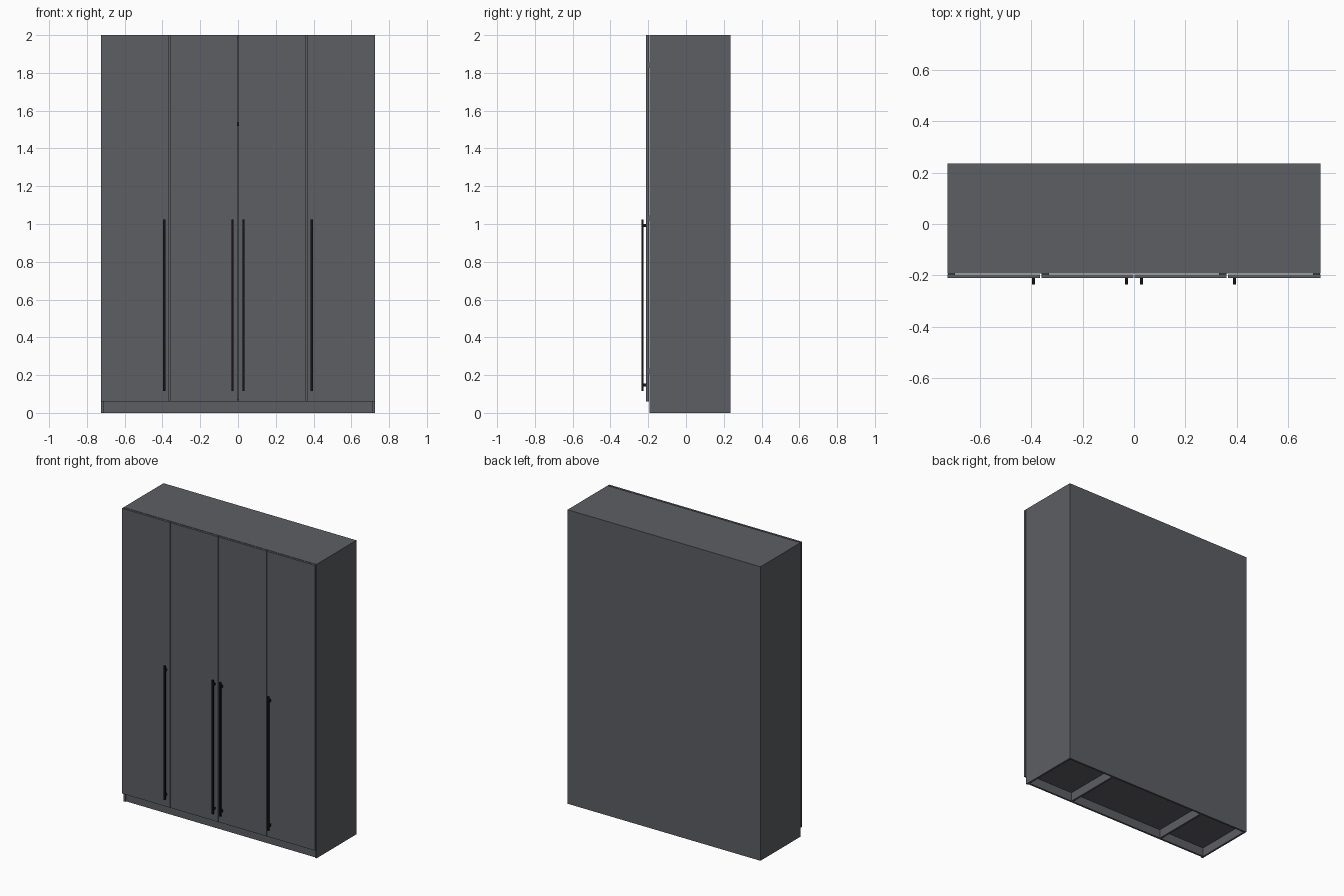
import bpy, bmesh
from mathutils import Vector

if "Cube" in bpy.data.objects:
    bpy.data.objects.remove(bpy.data.objects["Cube"])


def material(name, rgb):
    m = bpy.data.materials.new(name)
    m.diffuse_color = (*rgb, 1)
    m.use_nodes = True
    m.node_tree.nodes["Principled BSDF"].inputs["Base Color"].default_value = m.diffuse_color
    return m


GREY = material("slate grey board", (0.110, 0.113, 0.126))
BLACK = material("black metal", (0.008, 0.008, 0.009))

W, BACK, FRONT, H, T = 0.726, 0.236, -0.193, 2.0, 0.013
PLINTH = 0.06


def add_boxes(name, boxes, mat):
    """One object made of boxes given as (x0, x1, y0, y1, z0, z1)."""
    bm = bmesh.new()
    for x0, x1, y0, y1, z0, z1 in boxes:
        lo, hi = Vector((x0, y0, z0)), Vector((x1, y1, z1))
        verts = bmesh.ops.create_cube(bm, size=1)["verts"]
        for v in verts:
            v.co = (lo + hi) / 2 + v.co * (hi - lo)
    mesh = bpy.data.meshes.new(name)
    bm.to_mesh(mesh)
    bm.free()
    mesh.materials.append(mat)
    obj = bpy.data.objects.new(name, mesh)
    bpy.context.collection.objects.link(obj)
    return obj


# Carcass shell: sides, top and back, open at the front and underneath
carcass = add_boxes("carcass", [(-W, W, FRONT, BACK, 0, H)], GREY)
bm = bmesh.new()
bm.from_mesh(carcass.data)
bm.normal_update()
bmesh.ops.delete(bm, geom=[f for f in bm.faces if f.normal.y < -0.5 or f.normal.z < -0.5],
                 context='FACES')
bm.to_mesh(carcass.data)
bm.free()
solid = carcass.modifiers.new("thickness", 'SOLIDIFY')
solid.thickness = T
solid.offset = -1
solid.use_even_offset = True

# Floor board, recessed plinth board
IN = W - T
add_boxes("floor_board", [(-IN, IN, FRONT, BACK - T, PLINTH, PLINTH + T)], GREY)
add_boxes("plinth", [(-IN, IN, FRONT + 0.008, FRONT + 0.008 + T, 0, PLINTH)], GREY)

# Two partitions that reach the ground under the floor board
P = 0.363
for side, s in (("left", -1), ("right", 1)):
    x0, x1 = s * P - T / 2, s * P + T / 2
    add_boxes(side + "_partition", [
        (x0, x1, FRONT, BACK - T, PLINTH + T, H - T),
        (x0, x1, FRONT + 0.008 + T, BACK - T, 0, PLINTH)], GREY)

# Clothes rail in the middle compartment
bpy.ops.mesh.primitive_cylinder_add(vertices=16, radius=0.01, depth=2 * P - T,
                                    location=(0, 0.02, 1.53), rotation=(0, 1.570796, 0))
rail = bpy.context.object
rail.name = "clothes_rail"
rail.data.materials.append(BLACK)
bpy.ops.object.shade_smooth_by_angle()

# Doors with hinges and long bar handles
GAP, DOOR_BACK, DOOR_FRONT = 0.0025, -0.197, -0.211
for i in range(4):
    x0, x1 = -W + i * P, -W + (i + 1) * P
    left = x0 if i == 0 else x0 + GAP
    right = x1 if i == 3 else x1 - GAP
    add_boxes(f"door_{i + 1}", [(left, right, DOOR_FRONT, DOOR_BACK, PLINTH, H)], GREY)

    # Hinges bridge the slit between door and carcass
    hx = (-0.71, -0.345, 0.345, 0.71)[i]
    add_boxes(f"hinges_{i + 1}", [
        (hx - 0.014, hx + 0.014, DOOR_BACK, FRONT + 0.003, z - 0.014, z + 0.014)
        for z in (0.22, 1.03, 1.84)], GREY)

    # Handle: vertical bar on two posts
    cx, r = (-0.391, -0.029, 0.029, 0.391)[i], 0.006
    add_boxes(f"handle_{i + 1}", [(cx - r, cx + r, -0.236, -0.226, 0.115, 1.025)] + [
        (cx - r, cx + r, -0.226, DOOR_FRONT, z - 0.008, z + 0.008)
        for z in (0.147, 0.993)], BLACK)
